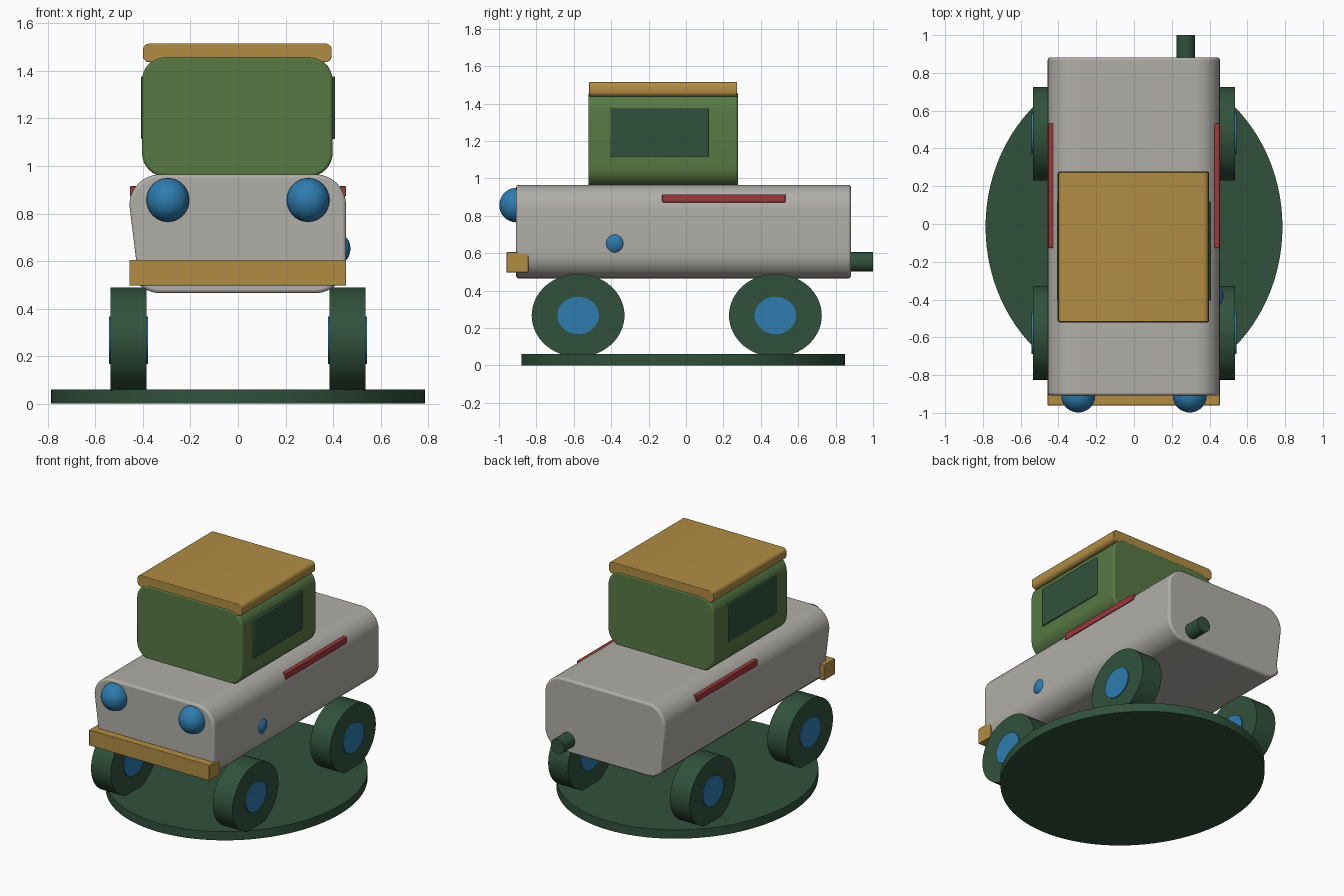
import bpy, bmesh
from math import sin, cos, pi, radians

if "Cube" in bpy.data.objects:
    bpy.data.objects.remove(bpy.data.objects["Cube"])


def material(name, rgb):
    m = bpy.data.materials.new(name)
    m.use_nodes = True
    m.diffuse_color = (*rgb, 1)
    m.node_tree.nodes["Principled BSDF"].inputs["Base Color"].default_value = (*rgb, 1)
    return m


grey = material("warm_grey", (0.44, 0.425, 0.39))
ochre = material("ochre", (0.44, 0.265, 0.056))
green = material("leaf_green", (0.097, 0.19, 0.057))
dark = material("dark_green", (0.03, 0.083, 0.045))
blue = material("blue", (0.027, 0.2, 0.43))
red = material("red", (0.33, 0.04, 0.042))


def finish(ob, name, mat, bevel=0, segments=3):
    """Name, colour, bevel and smooth the active object."""
    ob.name = name
    ob.data.name = name
    ob.data.materials.append(mat)
    bpy.ops.object.select_all(action="DESELECT")
    ob.select_set(True)
    bpy.context.view_layer.objects.active = ob
    bpy.ops.object.transform_apply(location=False, rotation=True, scale=True)
    if bevel:
        mod = ob.modifiers.new("edge_bevel", "BEVEL")
        mod.width, mod.segments = bevel, segments
        mod.limit_method, mod.angle_limit = "ANGLE", radians(60)
    bpy.ops.object.shade_smooth_by_angle(angle=radians(35))
    return ob


def box(name, x, y, z, mat, bevel=0):
    lo, hi = zip(x, y, z)
    bpy.ops.mesh.primitive_cube_add(size=1, location=[(a + b) / 2 for a, b in zip(lo, hi)])
    ob = bpy.context.object
    ob.scale = [b - a for a, b in zip(lo, hi)]
    return finish(ob, name, mat, bevel)


def cylinder(name, loc, scale, mat, rot=(0, 0, 0), sides=64):
    bpy.ops.mesh.primitive_cylinder_add(vertices=sides, radius=1, depth=1, location=loc, rotation=rot)
    bpy.context.object.scale = scale
    return finish(bpy.context.object, name, mat)


def ball(name, loc, scale, mat):
    bpy.ops.mesh.primitive_uv_sphere_add(segments=32, ring_count=16, radius=1, location=loc)
    bpy.context.object.scale = scale
    return finish(bpy.context.object, name, mat)


def rounded_section(x, z, r, steps=8):
    """Rounded rectangle in x and z, starting at the upper right corner."""
    corners = [(x[1] - r, z[1] - r), (x[0] + r, z[1] - r), (x[0] + r, z[0] + r), (x[1] - r, z[0] + r)]
    return [(cx + r * cos((k + i / steps) * pi / 2), cz + r * sin((k + i / steps) * pi / 2))
            for k, (cx, cz) in enumerate(corners) for i in range(steps + 1)]


def extrude_section(name, points, y, mat, bevel):
    bm = bmesh.new()
    face = bm.faces.new([bm.verts.new((px, y[0], pz)) for px, pz in points])
    out = bmesh.ops.extrude_face_region(bm, geom=[face])
    moved = [v for v in out["geom"] if isinstance(v, bmesh.types.BMVert)]
    bmesh.ops.translate(bm, verts=moved, vec=(0, y[1] - y[0], 0))
    bmesh.ops.recalc_face_normals(bm, faces=bm.faces)
    mesh = bpy.data.meshes.new(name)
    bm.to_mesh(mesh)
    bm.free()
    ob = bpy.data.objects.new(name, mesh)
    bpy.context.collection.objects.link(ob)
    return finish(ob, name, mat, bevel)


# Oval base plate
cylinder("base_plate", (0, -0.015, 0.03), (0.786, 0.865, 0.06), dark, sides=96)

# Body, with a fold along the lower part of one flank
section = rounded_section((-0.457, 0.455), (0.465, 0.965), 0.13)
folded = []
for px, pz in section:
    if px < -0.4 and 0.545 < pz < 0.65:
        if not any(p == (-0.425, 0.575) for p in folded):
            folded.append((-0.425, 0.575))
    else:
        folded.append((px, pz))
extrude_section("body", folded, (-0.908, 0.882), grey, 0.014)

# Cab and roof
extrude_section("cab", rounded_section((-0.404, 0.398), (0.955, 1.46), 0.1),
                (-0.522, 0.278), green, 0.012)
extrude_section("roof", rounded_section((-0.4, 0.394), (1.437, 1.515), 0.026, 5),
                (-0.518, 0.274), ochre, 0.004)

# Bumper and tailpipe
box("bumper", (-0.457, 0.455), (-0.96, -0.842), (0.497, 0.605), ochre, 0.004)
cylinder("tailpipe", (0.274, 0.92, 0.554), (0.05, 0.052, 0.16), dark, (pi / 2, 0, 0), 32)

# Paired parts
for side, s in (("left", 1), ("right", -1)):
    ball(side + "_headlight", (s * 0.295, -0.908, 0.857), (0.09, 0.09, 0.092), blue)
    box(side + "_window", sorted((s * 0.38, s * 0.408)), (-0.405, 0.12), (1.113, 1.377), dark, 0.006)
    box(side + "_stripe", sorted((s * 0.425, s * 0.455)), (-0.127, 0.532), (0.872, 0.915), red, 0.004)
    for end, y in (("front", -0.577), ("rear", 0.478)):
        cylinder(f"{end}_{side}_wheel", (s * 0.461, y, 0.267), (0.222, 0.248, 0.15), dark, (0, pi / 2, 0))
        cylinder(f"{end}_{side}_hub", (s * 0.461, y, 0.267), (0.1, 0.111, 0.164), blue, (0, pi / 2, 0))

# Round knob on one flank
ball("side_knob", (0.435, -0.381, 0.652), (0.038, 0.054, 0.056), blue)
